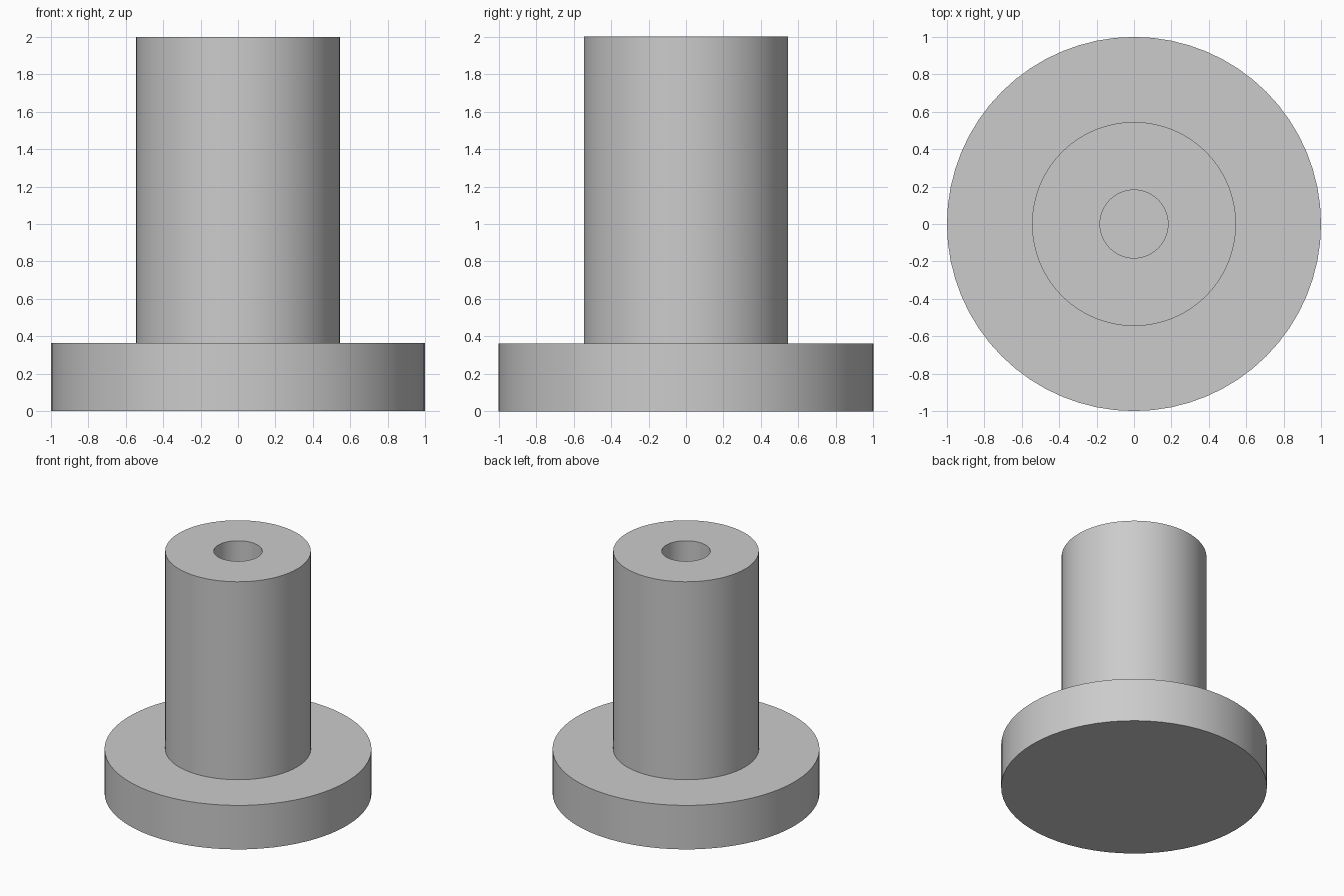
import bpy
import bmesh
import math
from mathutils import Matrix, Vector

cube = bpy.data.objects.get("Cube")
if cube:
    bpy.data.objects.remove(cube, do_unlink=True)

SEGMENTS = 64
UNIT = 1 / 5.5  # the flange is eleven units wide

grey = bpy.data.materials.new("plain grey")
grey.use_nodes = True
colour = (0.6, 0.6, 0.6, 1)
grey.diffuse_color = colour
grey.node_tree.nodes["Principled BSDF"].inputs["Base Color"].default_value = colour


def lathe(name, profile):
    """Spin a (radius, height) profile, starting and ending on the axis."""
    bm = bmesh.new()
    verts = [bm.verts.new((r * UNIT, 0, z * UNIT)) for r, z in profile]
    edges = [bm.edges.new(pair) for pair in zip(verts, verts[1:])]
    bmesh.ops.spin(bm, geom=verts + edges, cent=(0, 0, 0), axis=(0, 0, 1),
                   angle=math.tau, steps=SEGMENTS, use_merge=True)
    bmesh.ops.remove_doubles(bm, verts=bm.verts, dist=0.0001)
    bmesh.ops.recalc_face_normals(bm, faces=bm.faces)
    mesh = bpy.data.meshes.new(name)
    bm.to_mesh(mesh)
    bm.free()
    mesh.materials.append(grey)
    obj = bpy.data.objects.new(name, mesh)
    bpy.context.collection.objects.link(obj)
    bpy.ops.object.select_all(action="DESELECT")
    obj.select_set(True)
    bpy.context.view_layer.objects.active = obj
    bpy.ops.object.shade_smooth_by_angle(angle=math.radians(30))
    return obj


# Flange, shaft and blind bore turned as one solid
lathe("flanged_bushing", [
    (0, 0), (5.5, 0), (5.5, 2),   # flange
    (3, 2), (3, 11),              # shaft
    (1, 11), (1, 2), (0, 2),      # bore
])
